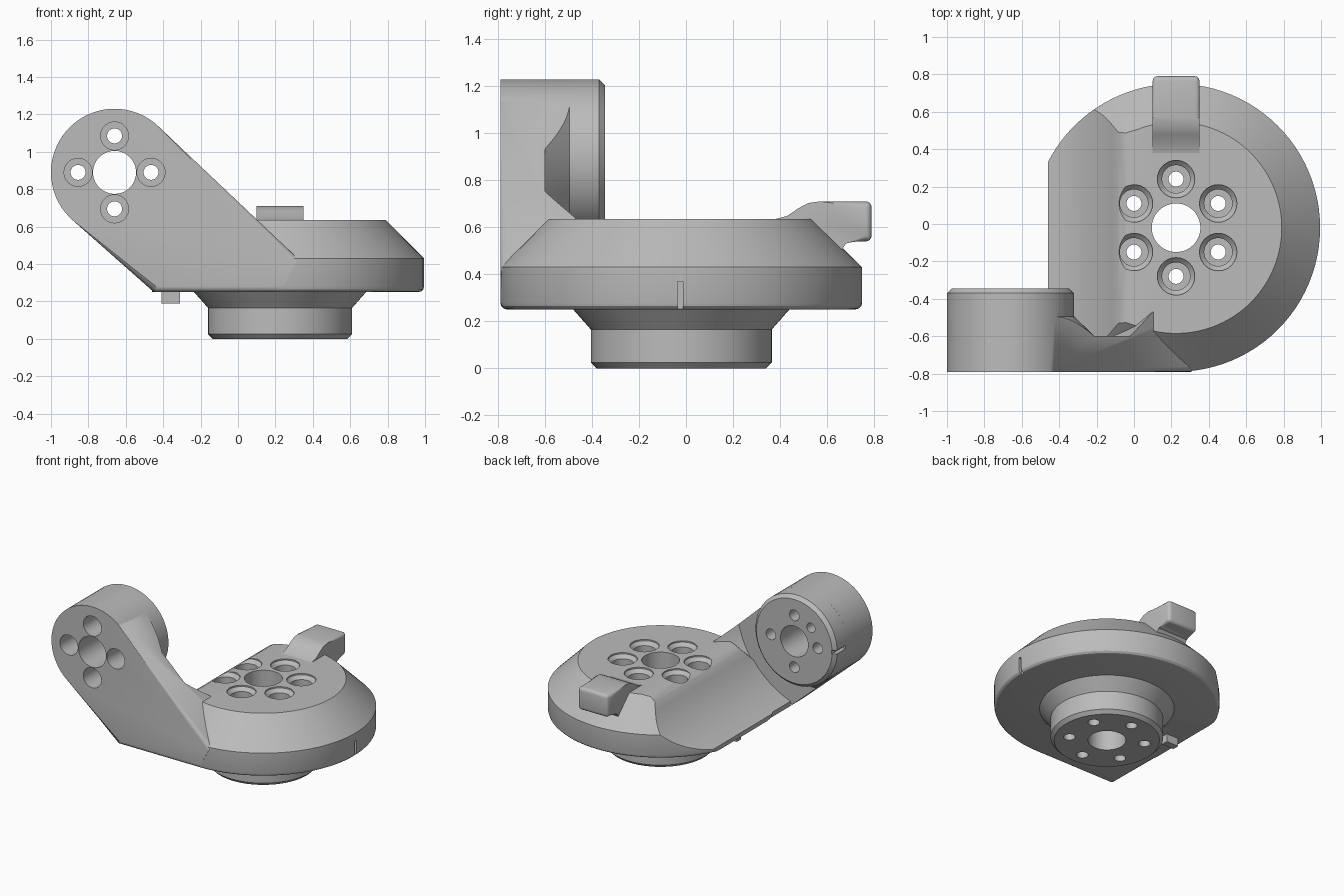
import bpy, bmesh
from math import sin, cos, pi, radians
from mathutils import Matrix, Vector

old = bpy.data.objects.get("Cube")
if old:
    bpy.data.objects.remove(old, do_unlink=True)

grey = bpy.data.materials.new("machined_grey")
grey.use_nodes = True
grey.diffuse_color = (0.5, 0.5, 0.5, 1)
grey.node_tree.nodes["Principled BSDF"].inputs["Base Color"].default_value = (0.5, 0.5, 0.5, 1)


def finish(name, bm):
    bmesh.ops.recalc_face_normals(bm, faces=bm.faces[:])
    mesh = bpy.data.meshes.new(name)
    bm.to_mesh(mesh)
    bm.free()
    obj = bpy.data.objects.new(name, mesh)
    bpy.context.collection.objects.link(obj)
    mesh.materials.append(grey)
    return obj


def lathe(name, profile, centres, axis="Z", closed=False, steps=72):
    """Revolve (radius, height) points around each centre."""
    bm = bmesh.new()
    for a, b in centres:
        rings = []
        for r, h in profile:
            ring = []
            for i in range(1 if r == 0 else steps):
                t = 2 * pi * i / steps
                x, y = a + r * cos(t), b + r * sin(t)
                ring.append(bm.verts.new((x, y, h) if axis == "Z" else (x, h, y)))
            rings.append(ring)
        pairs = list(zip(rings, rings[1:]))
        if closed:
            pairs.append((rings[-1], rings[0]))
        for p, q in pairs:
            for i in range(steps):
                j = (i + 1) % steps
                if len(p) == 1:
                    bm.faces.new((p[0], q[i], q[j]))
                elif len(q) == 1:
                    bm.faces.new((p[i], p[j], q[0]))
                else:
                    bm.faces.new((p[i], p[j], q[j], q[i]))
    return finish(name, bm)


def prism(name, points, lo, hi, axis="Y", soft=None, width=0.03):
    """Extrude an outline along x or y, rounding the edges picked by soft."""
    def place(u, v, t):
        return (u, t, v) if axis == "Y" else (t, u, v)
    bm = bmesh.new()
    near = [bm.verts.new(place(u, v, lo)) for u, v in points]
    far = [bm.verts.new(place(u, v, hi)) for u, v in points]
    bm.faces.new(near)
    bm.faces.new(far)
    for i in range(len(points)):
        j = (i + 1) % len(points)
        bm.faces.new((near[i], near[j], far[j], far[i]))
    if soft:
        edges = [e for e in bm.edges if soft(e.verts[0].co, e.verts[1].co)]
        bmesh.ops.bevel(bm, geom=edges, offset=width, segments=4, profile=0.5, affect="EDGES")
    return finish(name, bm)


def box(name, x0, x1, y0, y1, z0, z1):
    return prism(name, [(x0, z0), (x1, z0), (x1, z1), (x0, z1)], y0, y1)


def combine(obj, tool, operation="DIFFERENCE"):
    mod = obj.modifiers.new("shape", "BOOLEAN")
    mod.operation, mod.solver, mod.object = operation, "EXACT", tool
    bpy.context.view_layer.objects.active = obj
    bpy.ops.object.modifier_apply(modifier=mod.name)


def drop(*tools):
    for tool in tools:
        bpy.data.objects.remove(tool, do_unlink=True)


def arc(cx, cz, r, start, end, n):
    return [(cx + r * cos(radians(start + (end - start) * i / n)),
             cz + r * sin(radians(start + (end - start) * i / n))) for i in range(n + 1)]


BX, BY = 0.225, -0.02      # turntable centre
HX, HZ, HR = -0.66, 0.89, 0.34   # hub axis and radius

# Turntable disc with rounded foot and sloped shoulder
base = lathe("turntable_base", [(0, 0.25), (0.74, 0.25), (0.755, 0.254), (0.766, 0.265), (0.77, 0.28),
                                (0.77, 0.43), (0.565, 0.635), (0, 0.635)], [(BX, BY)], steps=96)
corner = box("corner_fill", -0.45, 0, -0.72, -0.3, 0.25, 0.43)
combine(base, corner, "UNION")

# Swing clearance scooped out of the disc
scoop = prism("scoop_cutter", [(-1.3, 1), (-1.3, 0.29)] + arc(HX, HZ, 0.64, 250, 328, 24)
              + [(-0.085, 0.602), (-0.045, 0.626), (0.02, 0.636), (0.02, 1)], -0.6, 1)
side = box("side_cutter", -1.2, -0.46, -1, 1, 0, 1)
notch = box("notch_cutter", 0.97, 1.1, -0.037, -0.013, 0.2, 0.37)
for tool in (scoop, side, notch):
    combine(base, tool)
drop(corner, scoop, side, notch)

# Neck flange underneath
neck = lathe("neck_flange", [(0, 0), (0.36, 0), (0.385, 0.025), (0.385, 0.165), (0.46, 0.25),
                             (0.46, 0.27), (0, 0.27)], [(BX, BY)])

# Vertical bore and ring of counterbored bolt holes
bolts = [(BX + 0.26 * cos(radians(a)), BY + 0.26 * sin(radians(a))) for a in range(30, 390, 60)]
bore = lathe("bore_cutter", [(0, -0.1), (0.13, -0.1), (0.13, 0.8), (0, 0.8)], [(BX, BY)], steps=48)
holes = lathe("bolt_cutter", [(0, -0.1), (0.04, -0.1), (0.04, 0.45), (0.075, 0.45), (0.075, 0.6),
                              (0.1, 0.625), (0.1, 0.8), (0, 0.8)], bolts, steps=32)
for part in (base, neck):
    combine(part, bore)
    combine(part, holes)
drop(bore, holes)

# Slanted arm plate with rounded front rim
outline = arc(HX, HZ, HR, 46, 228, 40) + [(-0.45, 0.25), (0.225, 0.25), (0.32, 0.43)]
arm = prism("arm_plate", outline, -0.79, -0.47,
            soft=lambda p, q: max(p.y, q.y) < -0.7 and min(p.x, q.x) < 0.2)
pocket = lathe("pocket_cutter", [(0.335, -0.3), (0.335, -0.49), (0.45, -0.6), (0.655, -0.6),
                                 (0.8, -0.47), (0.8, -0.3)], [(HX, HZ)], "Y", closed=True)
combine(arm, pocket)
drop(pocket)

# Hub with chamfered rear face
hub = lathe("arm_hub", [(0, -0.72), (HR, -0.72), (HR, -0.37), (0.315, -0.345), (0, -0.345)],
            [(HX, HZ)], "Y")
slot = box("slot_cutter", -1.1, -0.97, -0.47, -0.3, HZ - 0.013, HZ + 0.013)
combine(hub, slot)

# Hub bore, four counterbored bolt holes and a locating pin hole
bolts = [(HX + 0.195 * cos(a * pi / 2), HZ + 0.195 * sin(a * pi / 2)) for a in range(4)]
bore = lathe("hub_bore_cutter", [(0, -1), (0.115, -1), (0.115, 0), (0, 0)], [(HX, HZ)], "Y", steps=48)
holes = lathe("hub_bolt_cutter", [(0, -1), (0.075, -1), (0.075, -0.5), (0.04, -0.5), (0.04, 0), (0, 0)],
              bolts, "Y", steps=32)
pin = lathe("pin_cutter", [(0, -0.45), (0.035, -0.45), (0.035, 0), (0, 0)],
            [(HX - 0.138, HZ + 0.138)], "Y", steps=24)
combine(hub, pin)
for part in (arm, hub):
    combine(part, bore)
    combine(part, holes)
drop(slot, bore, holes, pin)

# Cable tab at the back
tab = prism("rear_tab", [(0.38, 0.6), (0.38, 0.635), (0.43, 0.648), (0.48, 0.682), (0.52, 0.703),
                         (0.57, 0.71), (0.79, 0.71), (0.79, 0.54), (0.71, 0.54), (0.68, 0.53),
                         (0.66, 0.5), (0.58, 0.5)], 0.1, 0.35, "X",
            soft=lambda p, q: max(p.y, q.y) > 0.78, width=0.025)

# Stop peg below the scooped side
peg = box("stop_peg", -0.41, -0.31, -0.07, -0.02, 0.19, 0.27)

for part in (base, neck, arm, hub, tab, peg):
    bpy.ops.object.select_all(action="DESELECT")
    part.select_set(True)
    bpy.context.view_layer.objects.active = part
    bpy.ops.object.shade_smooth_by_angle(angle=radians(28))
